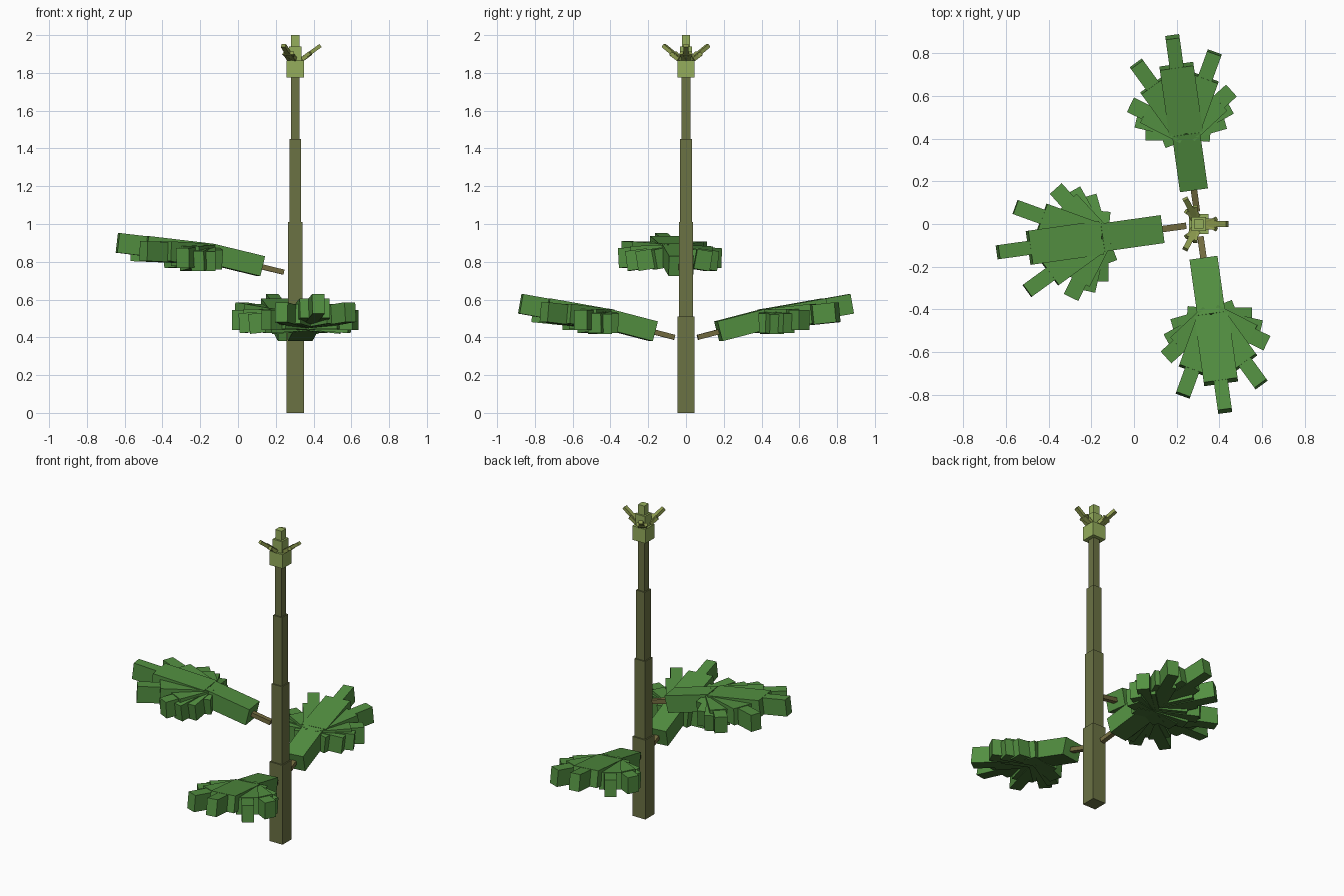
import bpy
from math import radians
from mathutils import Matrix, Vector

cube = bpy.data.objects.get("Cube")
if cube:
    bpy.data.objects.remove(cube, do_unlink=True)


def material(name, rgb):
    """Flat material from an sRGB colour in 0-255."""
    lin = [((c / 255 + 0.055) / 1.055) ** 2.4 for c in rgb] + [1.0]
    m = bpy.data.materials.new(name)
    m.use_nodes = True
    m.diffuse_color = lin
    m.node_tree.nodes["Principled BSDF"].inputs["Base Color"].default_value = lin
    return m


BARK = material("olive_bark", (107, 114, 68))
STEM = material("stem_brown", (116, 109, 64))
LEAF = material("leaf_green", (83, 144, 65))
UNDER = material("leaf_underside", (68, 110, 51))
BUD = material("pale_green", (149, 174, 92))
SPROUT = material("sprout_olive", (143, 157, 80))

CORNERS = [(x, y, z) for x in (0, 1) for y in (-.5, .5) for z in (-.5, .5)]
FACES = [(0, 1, 3, 2), (4, 6, 7, 5), (0, 4, 5, 1), (2, 3, 7, 6), (0, 2, 6, 4), (1, 5, 7, 3)]


def beam(name, start, azimuth, pitch, length, width, height, mat, under=None):
    """Box running from start along a heading, lifted by pitch (degrees)."""
    mesh = bpy.data.meshes.new(name)
    turn = Matrix.Rotation(radians(azimuth), 3, 'Z') @ Matrix.Rotation(radians(-pitch), 3, 'Y')
    size = Vector((length, width, height))
    mesh.from_pydata([Vector(start) + turn @ (Vector(c) * size) for c in CORNERS], [], FACES)
    mesh.materials.append(mat)
    if under:
        mesh.materials.append(under)
        for face in mesh.polygons:
            face.material_index = int(face.normal.z < -.6)
    ob = bpy.data.objects.new(name, mesh)
    bpy.context.collection.objects.link(ob)
    return Vector(start) + turn @ Vector((length, 0, 0))


# Stepped trunk and bud: bottom, top, width
TX = 0.303
for name, z0, z1, w, mat in (
        ("trunk_base", 0, .51, .092, BARK), ("trunk_lower", .51, 1.01, .076, BARK),
        ("trunk_upper", 1.01, 1.45, .062, BARK), ("trunk_top", 1.45, 1.775, .046, BARK),
        ("bud_base", 1.775, 1.865, .092, BUD), ("bud_middle", 1.865, 1.94, .066, BUD),
        ("bud_tip", 1.94, 2.0, .044, BUD)):
    beam(name, (TX, 0, z0), 0, 90, z1 - z0, w, w, mat)

# Small sprouts around the bud: a thin shoot on a wider base with two side tips
for i, az in enumerate((0, 118, 242)):
    out = Matrix.Rotation(radians(az), 3, 'Z') @ Vector((.035, 0, 0))
    root = Vector((TX + out.x, out.y, 1.873))
    label = f"bud_sprout_{i + 1}"
    beam(f"{label}_shoot", root, az, 36, .122, .026, .020, SPROUT)
    beam(f"{label}_base", root - Vector((0, 0, .001)), az, 34, .055, .050, .022, SPROUT)
    for side in (-1, 1):
        beam(f"{label}_side_{'left' if side > 0 else 'right'}", root - Vector((0, 0, .002)),
             az + side * 28, 33, .062, .020, .020, SPROUT)

# Leaf fingers: angle from the midrib, length, width, pitch offset
FINGERS = [(0, .315, .16, 0), (0, .455, .066, 0),
           (28, .27, .13, -4), (28, .395, .07, -4.5),
           (55, .21, .12, -9), (56, .288, .075, -10),
           (69, .235, .07, -14), (82, .185, .08, -16), (103, .11, .075, -17)]


def leaf(label, azimuth, z, base, reach, stalk_pitch, blade_pitch):
    turn = Matrix.Rotation(radians(azimuth), 3, 'Z')
    at = lambda r, h: turn @ Vector((r, 0, h)) + Vector((TX, 0, 0))
    beam(f"{label}_stem", at(.062, z), azimuth, stalk_pitch, .13, .03, .027, STEM)
    hub = beam(f"{label}_stalk", at(base, z + .032), azimuth, stalk_pitch,
               .272 * reach, .132, .108, LEAF, UNDER)
    # Fan of fingers, mirrored about the midrib, each layer slightly lower
    for i, (ang, length, width, drop) in enumerate(FINGERS):
        for side in ((1, -1) if ang else (1,)):
            low = Vector((0, 0, -.0015 * i - (.0007 if side < 0 else 0)))
            beam(f"{label}_finger_{i + 1}_{'left' if side > 0 else 'right'}", hub + low,
                 azimuth + side * ang, blade_pitch + drop, length * reach, width, .105,
                 LEAF, UNDER)


leaf("back_leaf", 98, .40, .173, 1.0, 14.5, 10)
leaf("front_leaf", 278, .40, .173, 1.0, 14.5, 10)
leaf("right_leaf", 188, .745, .183, 1.07, 13.5, 6.7)
